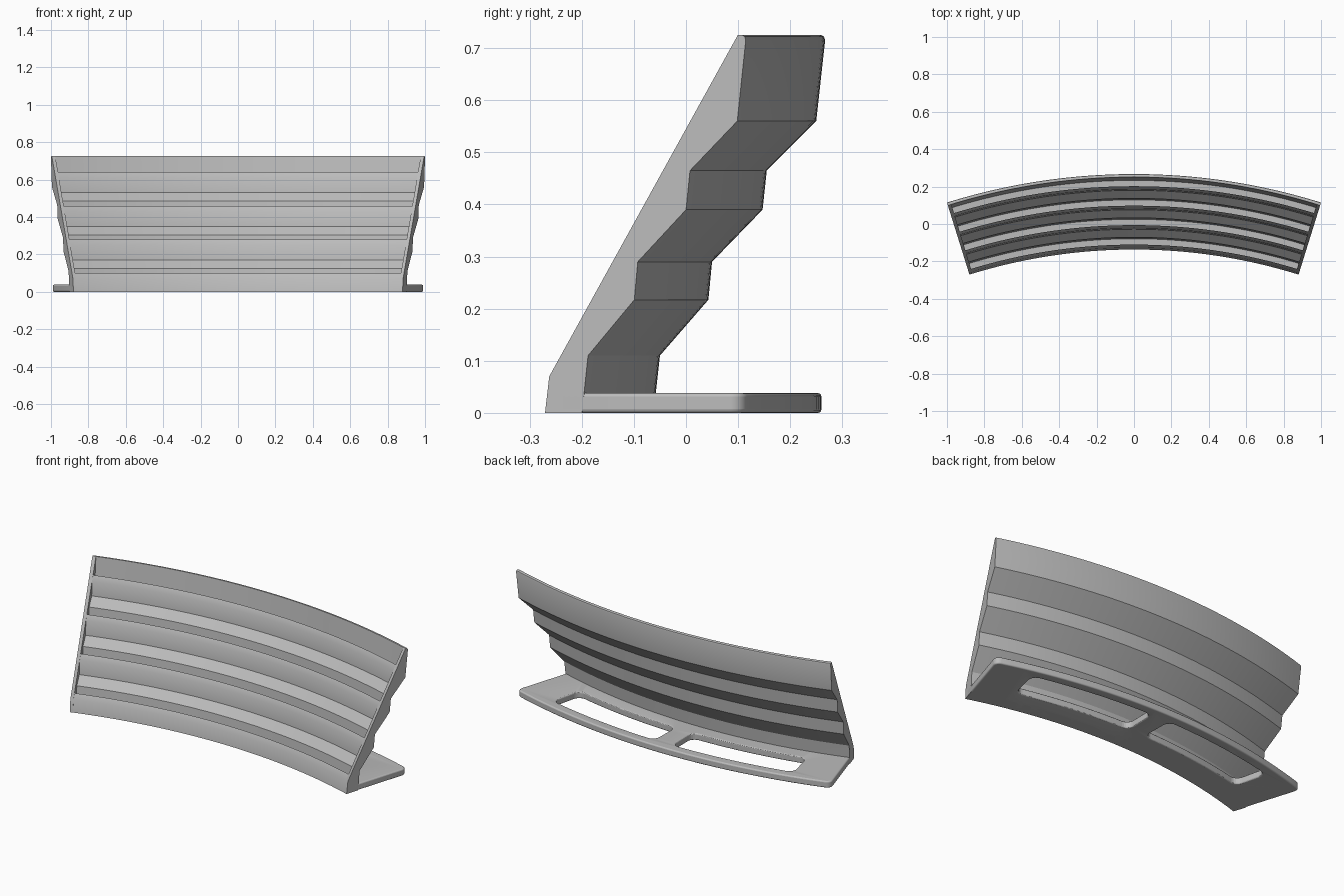
import bpy, bmesh
from math import sin, cos, radians, pi

if "Cube" in bpy.data.objects:
    bpy.data.objects.remove(bpy.data.objects["Cube"])

CENTRE = 3.09               # arc centre lies this far in front of the origin
HALF = radians(17.33)       # half the arc
WALL = radians(0.33)        # end wall thickness

grey = bpy.data.materials.new("light grey plastic")
grey.use_nodes = True
COLOUR = (0.5, 0.5, 0.5, 1)
grey.diffuse_color = COLOUR
grey.node_tree.nodes["Principled BSDF"].inputs["Base Color"].default_value = COLOUR


def on_arc(y, z, a):
    r = y + CENTRE
    return (r * sin(a), r * cos(a) - CENTRE, z)


def make_object(name, bm):
    bmesh.ops.recalc_face_normals(bm, faces=bm.faces)
    mesh = bpy.data.meshes.new(name)
    bm.to_mesh(mesh)
    bm.free()
    mesh.materials.append(grey)
    obj = bpy.data.objects.new(name, mesh)
    bpy.context.collection.objects.link(obj)
    return obj


def smooth(obj):
    bpy.ops.object.select_all(action='DESELECT')
    obj.select_set(True)
    bpy.context.view_layer.objects.active = obj
    bpy.ops.object.shade_smooth_by_angle(angle=radians(30))


def sweep(name, profile, a0, a1, steps):
    """Sweep a closed (y, z) section along the arc, with capped ends."""
    bm = bmesh.new()
    rings = []
    for i in range(steps + 1):
        a = a0 + (a1 - a0) * i / steps
        rings.append([bm.verts.new(on_arc(y, z, a)) for y, z in profile])
    n = len(profile)
    for p, q in zip(rings, rings[1:]):
        for j in range(n):
            k = (j + 1) % n
            bm.faces.new((p[j], p[k], q[k], q[j]))
    bm.faces.new(rings[0])
    bm.faces.new(rings[-1])
    obj = make_object(name, bm)
    smooth(obj)
    return obj


def arc_plate(name, y0, y1, a0, a1, radius, z0, z1):
    """Curved rectangle with rounded corners, extruded upwards."""
    r_mid = CENTRE + (y0 + y1) / 2
    da = radius / r_mid
    outline = []
    corners = [(a1 - da, y1 - radius, 0), (a0 + da, y1 - radius, 1),
               (a0 + da, y0 + radius, 2), (a1 - da, y0 + radius, 3)]
    for i, (a, y, quarter) in enumerate(corners):
        for s in range(7):
            t = (quarter + s / 6) * pi / 2
            outline.append((a + da * cos(t), y + radius * sin(t)))
        # follow the arc along the long sides
        if quarter in (0, 2):
            b = corners[i + 1][0]
            edge = y1 if quarter == 0 else y0
            outline += [(a + (b - a) * s / 32, edge) for s in range(1, 32)]
    bm = bmesh.new()
    face = bm.faces.new([bm.verts.new(on_arc(y, z0, a)) for a, y in outline])
    top = bmesh.ops.extrude_face_region(bm, geom=[face])
    for v in top["geom"]:
        if isinstance(v, bmesh.types.BMVert):
            v.co.z = z1
    return make_object(name, bm)


# Stepped back surface, bottom to top
back = [(-.062, 0), (-.058, .038), (-.05, .11), (.043, .217), (.05, .29),
        (.147, .39), (.155, .465), (.25, .56), (.267, .715), (.265, .722), (.26, .725)]

# Four slots with lips, top to bottom; each tier repeats the same shape
tier = [(-.079, .04), (-.117, .04), (-.11, .10), (-.126, .07), (-.132, -.01), (-.175, -.055)]
front = [(.251, .725)]
for k in (3, 2, 1, 0):
    shape = tier if k else tier[:4]
    front += [(y + .104 * k, z + .18 * k) for y, z in shape]
front.append((-.1365, 0))
sweep("stepped_rack", back + front, WALL - HALF, HALF - WALL, 48)

# End walls with a straight sloping front edge
end = back + [(.251, .725), (-.128, .07), (-.1365, 0)]
for side, name in ((1, "left_end_wall"), (-1, "right_end_wall")):
    sweep(name, end, side * (HALF - WALL), side * HALF, 1)

# Foot plate with two rounded openings
base = arc_plate("foot_plate", -.13, .26, -HALF, HALF, .03, 0, .038)
for side, name in ((1, "left_opening"), (-1, "right_opening")):
    angles = sorted((side * radians(1.0), side * radians(13.4)))
    cutter = arc_plate(name, .02, .205, angles[0], angles[1], .04, -.1, .1)
    cutter.hide_render = True
    cutter.hide_set(True)
    cut = base.modifiers.new(name, 'BOOLEAN')
    cut.operation = 'DIFFERENCE'
    cut.solver = 'EXACT'
    cut.object = cutter
bevel = base.modifiers.new("soft_edges", 'BEVEL')
bevel.width = .007
bevel.segments = 3
bevel.limit_method = 'ANGLE'
bevel.angle_limit = radians(60)
smooth(base)
